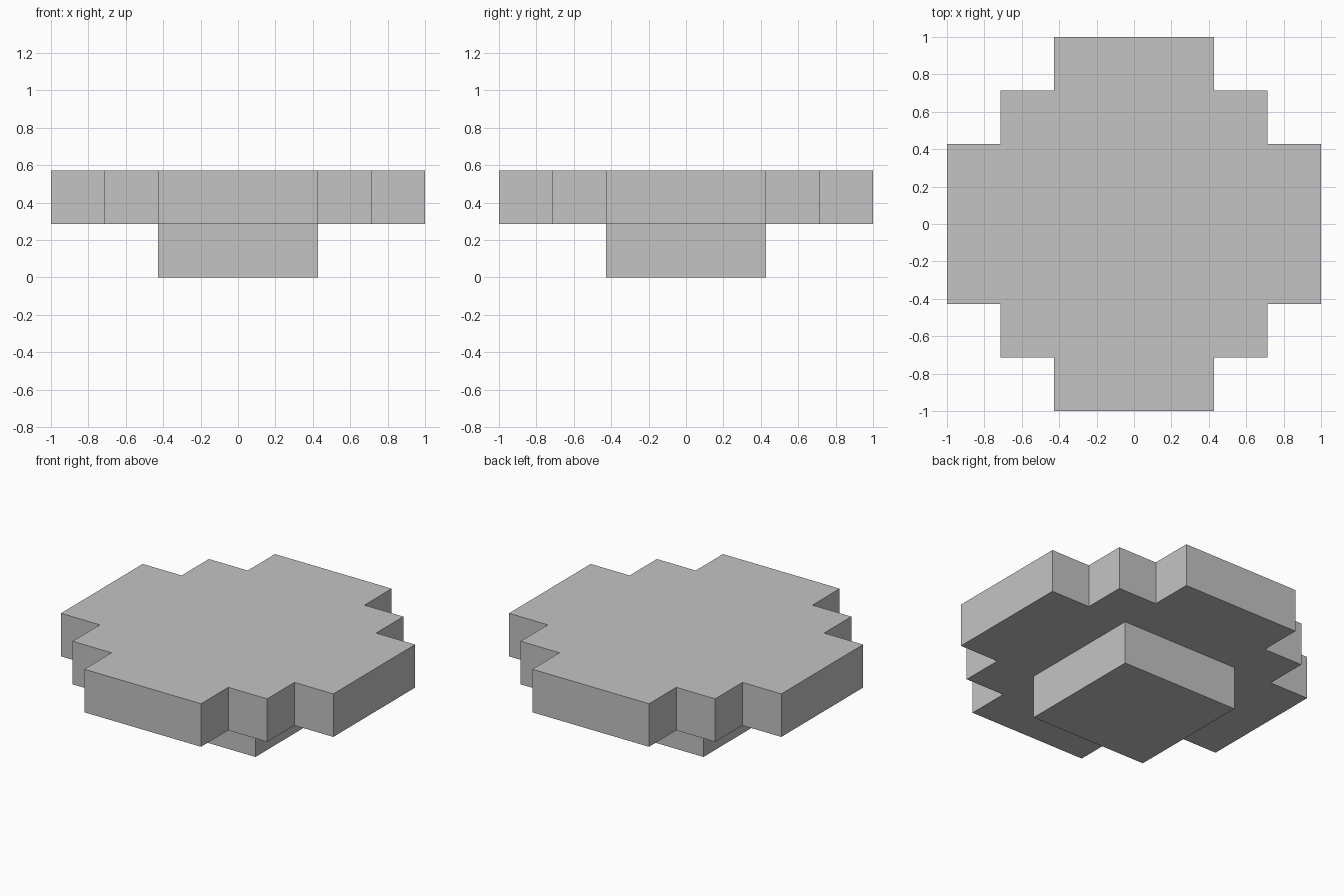
import bpy
import bmesh
from mathutils import Matrix, Vector

cube = bpy.data.objects.get("Cube")
if cube:
    bpy.data.objects.remove(cube, do_unlink=True)

UNIT = 2 / 7  # step size; the slab is seven steps wide

grey = bpy.data.materials.new("plain_grey")
grey.use_nodes = True
colour = (0.55, 0.55, 0.55, 1)
grey.diffuse_color = colour
grey.node_tree.nodes["Principled BSDF"].inputs["Base Color"].default_value = colour


def prism(name, quarter, bottom, top):
    """Repeat a quarter outline four times around z and extrude it upwards."""
    bm = bmesh.new()
    outline = []
    for turn in range(4):
        spin = Matrix.Rotation(turn * 1.5707963, 3, "Z")
        for x, y in quarter:
            outline.append(bm.verts.new(spin @ Vector((x, y, bottom)) * UNIT))
    base = bm.faces.new(outline)
    sides = bmesh.ops.extrude_face_region(bm, geom=[base], use_keep_orig=True)
    raised = [v for v in sides["geom"] if isinstance(v, bmesh.types.BMVert)]
    bmesh.ops.translate(bm, verts=raised, vec=(0, 0, (top - bottom) * UNIT))
    bmesh.ops.recalc_face_normals(bm, faces=bm.faces)
    mesh = bpy.data.meshes.new(name)
    bm.to_mesh(mesh)
    bm.free()
    mesh.materials.append(grey)
    obj = bpy.data.objects.new(name, mesh)
    bpy.context.collection.objects.link(obj)
    return obj


# Square foot
prism("square_foot", [(1.5, 1.5)], 0, 1)

# Slab with stepped corners
prism("stepped_slab",
      [(3.5, -1.5), (3.5, 1.5), (2.5, 1.5), (2.5, 2.5), (1.5, 2.5)], 1, 2)
